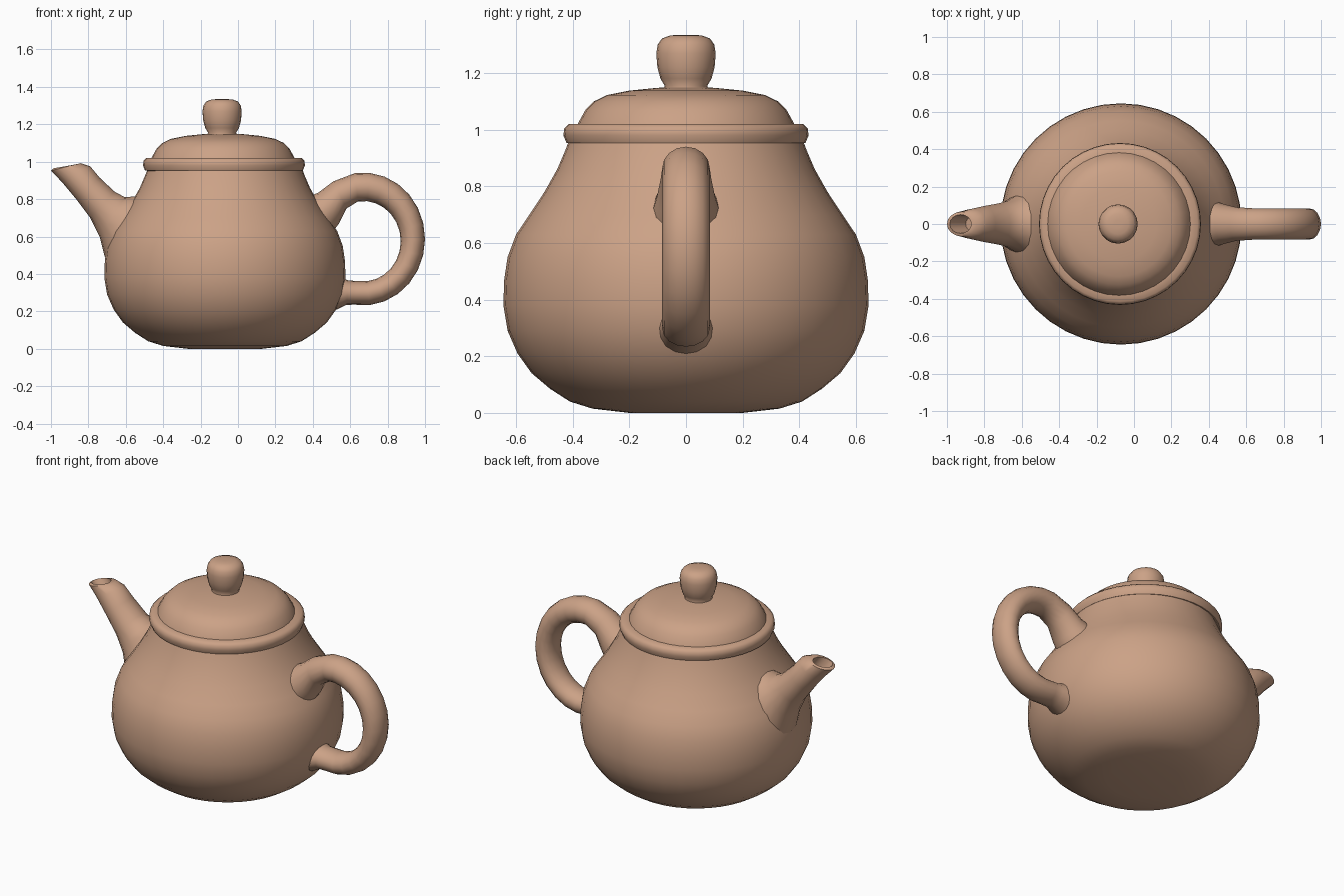
import bpy
import bmesh
from math import sin, cos, pi, radians
from mathutils import Vector

default_cube = bpy.data.objects.get("Cube")
if default_cube:
    bpy.data.objects.remove(default_cube, do_unlink=True)

# Single clay colour
clay = bpy.data.materials.new("clay")
clay.use_nodes = True
clay_colour = (0.60, 0.36, 0.24, 1)
clay.diffuse_color = clay_colour
clay.node_tree.nodes["Principled BSDF"].inputs["Base Color"].default_value = clay_colour


def finish(bm, name, sharp_angle):
    """Turn a bmesh into a smooth-shaded clay object."""
    bmesh.ops.recalc_face_normals(bm, faces=bm.faces)
    mesh = bpy.data.meshes.new(name)
    bm.to_mesh(mesh)
    bm.free()
    mesh.materials.append(clay)
    obj = bpy.data.objects.new(name, mesh)
    bpy.context.collection.objects.link(obj)
    bpy.ops.object.select_all(action="DESELECT")
    bpy.context.view_layer.objects.active = obj
    obj.select_set(True)
    bpy.ops.object.shade_smooth_by_angle(angle=radians(sharp_angle))
    return obj


def skin(rings, name, sharp_angle):
    """Bridge equal-sized rings of points and cap both ends."""
    bm = bmesh.new()
    loops = [[bm.verts.new(point) for point in ring] for ring in rings]
    count = len(loops[0])
    for lower, upper in zip(loops, loops[1:]):
        for i in range(count):
            j = (i + 1) % count
            bm.faces.new((lower[i], lower[j], upper[j], upper[i]))
    bm.faces.new(loops[0])
    bm.faces.new(loops[-1])
    return finish(bm, name, sharp_angle)


def turned(name, axis_x, profile, sides, sharp_angle=40):
    """Lathe a (radius, height) profile about a vertical axis."""
    angles = [2 * pi * i / sides for i in range(sides)]
    rings = [[(axis_x + r * cos(a), r * sin(a), z) for a in angles]
             for r, z in profile]
    return skin(rings, name, sharp_angle)


def tube(name, sections, sides=16, sharp_angle=50):
    """Loft ellipses given by outer edge, inner edge and half depth."""
    rings = []
    for outer, inner, depth in sections:
        outer = Vector((outer[0], 0, outer[1]))
        inner = Vector((inner[0], 0, inner[1]))
        middle, reach = (outer + inner) / 2, (outer - inner) / 2
        ring = []
        for i in range(sides):
            a = 2 * pi * i / sides
            ring.append(middle + reach * cos(a) + Vector((0, depth * sin(a), 0)))
        rings.append(ring)
    return skin(rings, name, sharp_angle)


# Round pot, narrowing to the neck
turned("pot_body", -0.07, [
    (0.2, 0), (0.33, 0.015), (0.41, 0.04), (0.48, 0.085), (0.545, 0.14),
    (0.595, 0.21), (0.63, 0.29), (0.645, 0.38), (0.642, 0.47), (0.63, 0.55),
    (0.6, 0.63), (0.553, 0.7), (0.5, 0.78), (0.455, 0.86), (0.425, 0.93),
    (0.41, 0.97)], 40)

# Rounded band where the lid sits
turned("lid_rim", -0.075, [
    (0.4, 0.95), (0.422, 0.953), (0.433, 0.98), (0.43, 1.005),
    (0.415, 1.02), (0.37, 1.02)], 40, 60)

# Domed lid
turned("lid", -0.08, [
    (0.385, 1.01), (0.38, 1.025), (0.355, 1.07), (0.325, 1.1),
    (0.28, 1.122), (0.2, 1.138), (0.1, 1.148), (0.03, 1.15)], 36)

# Knob flaring toward its top
turned("lid_knob", -0.085, [
    (0.085, 1.13), (0.075, 1.155), (0.09, 1.18), (0.101, 1.22), (0.105, 1.27),
    (0.1, 1.3), (0.085, 1.322), (0.055, 1.333), (0.02, 1.335)], 20, 60)

# Tapering spout, folding back inside for the open mouth
tube("spout", [
    ((-0.68, 0.42), (-0.48, 0.83), 0.18),
    ((-0.715, 0.5), (-0.55, 0.815), 0.15),
    ((-0.74, 0.6), (-0.605, 0.81), 0.125),
    ((-0.79, 0.7), (-0.66, 0.84), 0.11),
    ((-0.865, 0.8), (-0.74, 0.915), 0.096),
    ((-0.94, 0.89), (-0.79, 0.975), 0.082),
    ((-1, 0.952), (-0.84, 0.992), 0.066),
    ((-0.985, 0.965), (-0.87, 0.985), 0.05),
    ((-0.9, 0.86), (-0.82, 0.92), 0.04)])

# Loop handle: flared upper root, elliptical sweep, flared lower root
handle = [((0.35, 0.8), (0.46, 0.56), 0.13),
          ((0.43, 0.835), (0.54, 0.67), 0.105),
          ((0.51, 0.895), (0.58, 0.75), 0.09)]
for step in range(15):
    a = radians(98 - step * 14)
    handle.append(((0.67 + 0.33 * cos(a), 0.587 + 0.355 * sin(a)),
                   (0.67 + 0.2 * cos(a), 0.575 + 0.215 * sin(a)), 0.084))
handle += [((0.58, 0.235), (0.59, 0.365), 0.084),
           ((0.53, 0.21), (0.54, 0.385), 0.1),
           ((0.45, 0.2), (0.45, 0.4), 0.11)]
tube("handle", handle)
